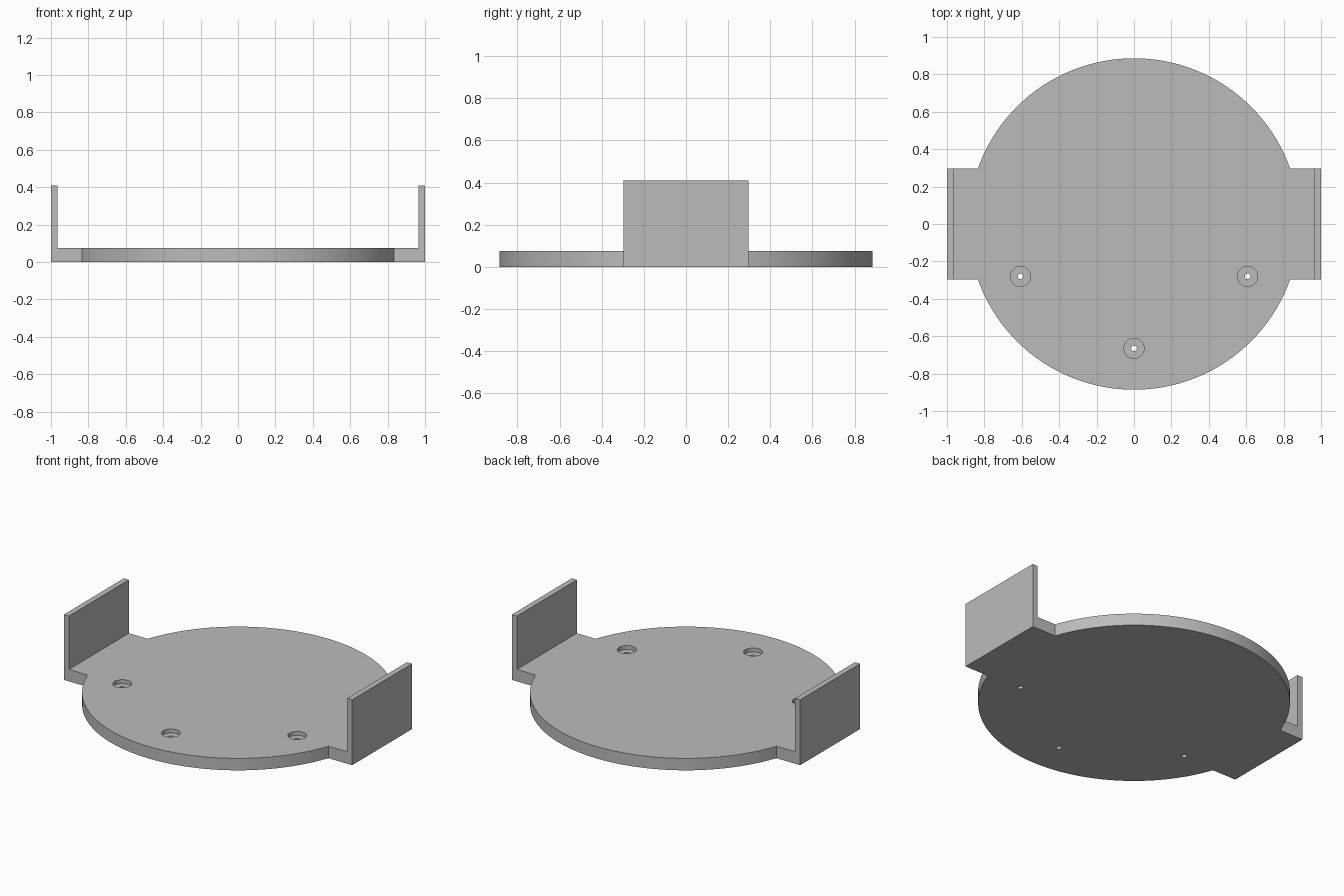
import bpy, bmesh, math
from mathutils import Matrix

cube = bpy.data.objects.get("Cube")
if cube:
    bpy.data.objects.remove(cube, do_unlink=True)

RADIUS, THICK = 0.886, 0.075
TAB_HALF, WALL, WALL_TOP = 0.297, 0.035, 0.41
BORE_R, BORE_DEPTH, PIN_R = 0.054, 0.025, 0.015
HOLES = [(-0.607, -0.28), (0.607, -0.28), (0, -0.665)]

grey = bpy.data.materials.new("plain grey")
grey.use_nodes = True
colour = (0.5, 0.5, 0.5, 1)
grey.diffuse_color = colour
grey.node_tree.nodes["Principled BSDF"].inputs["Base Color"].default_value = colour


def make_object(name, bm):
    bmesh.ops.recalc_face_normals(bm, faces=bm.faces)
    mesh = bpy.data.meshes.new(name)
    bm.to_mesh(mesh)
    bm.free()
    mesh.materials.append(grey)
    obj = bpy.data.objects.new(name, mesh)
    bpy.context.collection.objects.link(obj)
    return obj


def cylinder(name, x, y, radius, z0, z1, sides):
    bm = bmesh.new()
    bmesh.ops.create_cone(bm, cap_ends=True, segments=sides,
                          radius1=radius, radius2=radius, depth=z1 - z0,
                          matrix=Matrix.Translation((x, y, (z0 + z1) / 2)))
    return make_object(name, bm)


def combine(target, tool, operation):
    # Apply the boolean, then discard the helper
    tool.hide_render = True
    bpy.context.view_layer.objects.active = target
    mod = target.modifiers.new("combine", 'BOOLEAN')
    mod.operation, mod.solver, mod.object = operation, 'EXACT', tool
    bpy.ops.object.modifier_apply(modifier=mod.name)
    bpy.data.objects.remove(tool, do_unlink=True)


# Round base plate
plate = cylinder("base_plate", 0, 0, RADIUS, 0, THICK, 160)

# U-shaped bracket: cross bar with an upright wall at each end
half = [(1, 0), (1, WALL_TOP), (1 - WALL, WALL_TOP), (1 - WALL, THICK)]
profile = half + [(-x, z) for x, z in reversed(half)]
bm = bmesh.new()
face = bm.faces.new([bm.verts.new((x, -TAB_HALF, z)) for x, z in profile])
grown = bmesh.ops.extrude_face_region(bm, geom=[face])["geom"]
bmesh.ops.translate(bm, vec=(0, 2 * TAB_HALF, 0),
                    verts=[v for v in grown if isinstance(v, bmesh.types.BMVert)])
combine(plate, make_object("side_bracket", bm), 'UNION')

# Counterbored screw holes
for x, y in HOLES:
    combine(plate, cylinder("counterbore", x, y, BORE_R, THICK - BORE_DEPTH, THICK + 0.1, 40),
            'DIFFERENCE')
    combine(plate, cylinder("screw_hole", x, y, PIN_R, -0.1, THICK + 0.1, 24), 'DIFFERENCE')

# Smooth the curved rims, keep the corners sharp
bpy.ops.object.select_all(action='DESELECT')
plate.select_set(True)
bpy.context.view_layer.objects.active = plate
bpy.ops.object.shade_smooth_by_angle(angle=math.radians(30))
